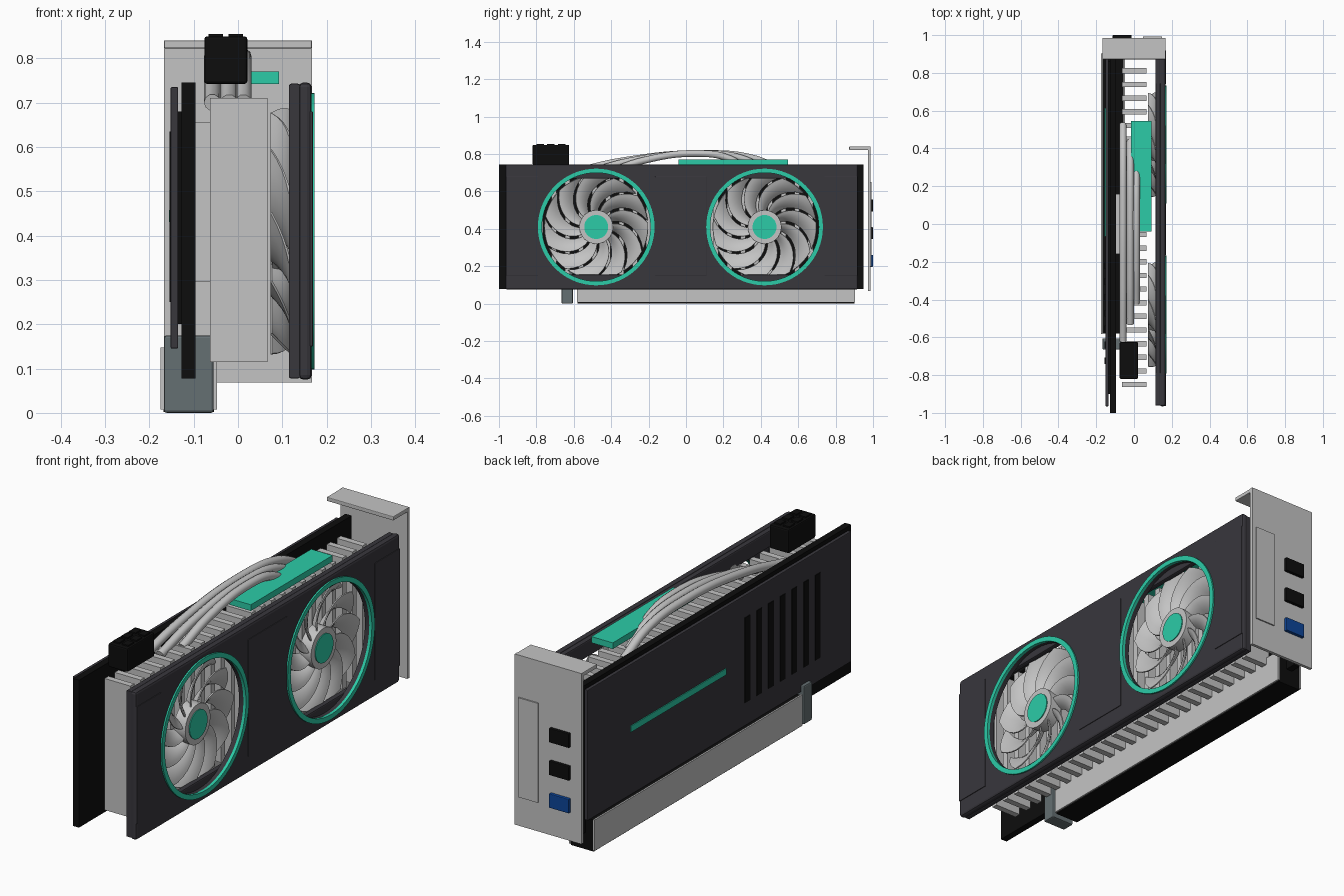
import bpy, bmesh, math
from mathutils import Vector

if "Cube" in bpy.data.objects:
    bpy.data.objects.remove(bpy.data.objects["Cube"], do_unlink=True)


def material(name, r, g, b):
    m = bpy.data.materials.new(name)
    m.use_nodes = True
    m.diffuse_color = (r, g, b, 1)
    bsdf = next(n for n in m.node_tree.nodes if n.type == 'BSDF_PRINCIPLED')
    bsdf.inputs["Base Color"].default_value = (r, g, b, 1)
    return m


CHARCOAL = material("charcoal", 0.04, 0.038, 0.046)
BLACK = material("black", 0.004, 0.004, 0.004)
SILVER = material("silver", 0.55, 0.55, 0.55)
TEAL = material("teal", 0.025, 0.6, 0.39)
SLATE = material("slate", 0.13, 0.16, 0.17)
BLUE = material("port blue", 0.004, 0.06, 0.32)


def make(name, bm, mat, smooth=False):
    bmesh.ops.recalc_face_normals(bm, faces=bm.faces)
    me = bpy.data.meshes.new(name)
    bm.to_mesh(me)
    bm.free()
    ob = bpy.data.objects.new(name, me)
    bpy.context.collection.objects.link(ob)
    me.materials.append(mat)
    if smooth:
        activate(ob)
        bpy.ops.object.shade_smooth_by_angle(angle=math.radians(35))
    return ob


def activate(ob):
    bpy.ops.object.select_all(action='DESELECT')
    ob.select_set(True)
    bpy.context.view_layer.objects.active = ob


def box(name, xs, ys, zs, mat, bevel=0):
    """Box from its ranges on each axis."""
    bm = bmesh.new()
    bmesh.ops.create_cube(bm, size=1)
    for v in bm.verts:
        v.co = [(a + b) / 2 + c * (b - a) for c, (a, b) in zip(v.co, (xs, ys, zs))]
    if bevel:
        bmesh.ops.bevel(bm, geom=bm.edges[:], offset=bevel, segments=2,
                        profile=0.5, affect='EDGES')
    return make(name, bm, mat)


def lathe_x(name, profile, y, z, mat, closed=True, steps=64):
    """Spin a (radius, x) profile around an axis parallel to x."""
    bm = bmesh.new()
    rings = []
    for i in range(steps):
        a = math.tau * i / steps
        rings.append([bm.verts.new((x, y + r * math.cos(a), z + r * math.sin(a)))
                      for r, x in profile])
    n = len(profile)
    for i in range(steps):
        p, q = rings[i], rings[(i + 1) % steps]
        for j in range(n if closed else n - 1):
            k = (j + 1) % n
            bm.faces.new((p[j], p[k], q[k], q[j]))
    if not closed:
        bm.faces.new([r[0] for r in rings])
        bm.faces.new([r[-1] for r in rings])
    return make(name, bm, mat, True)


def disc(name, r, x0, x1, y, z, mat):
    return lathe_x(name, [(r, x0), (r, x1)], y, z, mat, closed=False)


FANS = (-0.48, 0.42)
FAN_Z = 0.41

# Circuit board and backplate with vents and accent stripe
box("circuit_board", (-0.127, -0.096), (-1, 0.95), (0.078, 0.745), BLACK)
box("backplate", (-0.152, -0.135), (-0.965, 0.92), (0.145, 0.735), CHARCOAL, 0.003)
box("backplate_spacer", (-0.136, -0.126), (-0.9, 0.86), (0.2, 0.68), BLACK)
for i in range(7):
    y = -0.22 - 0.084 * i
    box(f"backplate_vent_{i}", (-0.155, -0.151), (y - 0.018, y + 0.018),
        (0.25, 0.635), BLACK)
box("backplate_stripe", (-0.156, -0.151), (-0.065, 0.615), (0.43, 0.458), TEAL)

# Heatsink fins and contact block
for i in range(24):
    y = -0.85 + 0.0722 * i
    box(f"heatsink_fin_{i}", (-0.063, 0.066), (y - 0.014, y + 0.014),
        (0.115, 0.71), SILVER)
box("contact_block", (-0.096, -0.062), (-0.16, 0.16), (0.295, 0.655), SILVER)

# Shroud with two round fan openings
shroud = box("shroud", (0.137, 0.166), (-0.965, 0.92), (0.075, 0.745), CHARCOAL, 0.01)
for y in FANS:
    cutter = disc("fan_cutter", 0.292, 0.1, 0.2, y, FAN_Z, CHARCOAL)
    cutter.hide_render = True
    activate(shroud)
    cut = shroud.modifiers.new("fan_opening", 'BOOLEAN')
    cut.object = cutter
    cut.operation = 'DIFFERENCE'
    cut.solver = 'EXACT'
    bpy.ops.object.modifier_apply(modifier=cut.name)
    bpy.data.objects.remove(cutter, do_unlink=True)
for name, zs in (("lower", (0.077, 0.155)), ("upper", (0.668, 0.743))):
    box(f"shroud_rail_{name}", (0.115, 0.14), (-0.96, 0.915), zs, CHARCOAL, 0.006)
for name, ys in (("front", (-0.96, -0.79)), ("rear", (0.745, 0.915))):
    box(f"shroud_end_{name}", (0.115, 0.14), ys, (0.08, 0.74), CHARCOAL)
for name, ys in (("front", (-0.963, -0.79)), ("middle", (-0.165, 0.11)),
                 ("rear", (0.74, 0.918))):
    box(f"shroud_panel_{name}", (0.162, 0.169), ys, (0.15, 0.68), CHARCOAL, 0.002)


def fan_blades(name, y, z, count=11):
    """Swept, pitched blades around the hub."""
    bm = bmesh.new()
    rows, cols = 8, 5
    for b in range(count):
        grid = []
        for i in range(rows + 1):
            t = i / rows
            r = 0.08 + 0.197 * t
            sweep = -0.75 * t ** 1.4
            width = 0.42 + 0.1 * t
            row = []
            for j in range(cols + 1):
                s = j / cols - 0.5
                a = math.tau * b / count + sweep + s * width
                x = 0.102 + 0.046 * s + 0.008 * (0.25 - s * s) * 4 - 0.004
                row.append(bm.verts.new((x, y + r * math.cos(a), z + r * math.sin(a))))
            grid.append(row)
        for i in range(rows):
            for j in range(cols):
                bm.faces.new((grid[i][j], grid[i][j + 1],
                              grid[i + 1][j + 1], grid[i + 1][j]))
    ob = make(name, bm, SILVER)
    solid = ob.modifiers.new("thickness", 'SOLIDIFY')
    solid.thickness = 0.005
    solid.offset = 0
    activate(ob)
    bpy.ops.object.modifier_apply(modifier=solid.name)
    bpy.ops.object.shade_smooth_by_angle(angle=math.radians(35))


# Fans with hubs, caps and accent rings
for label, y in zip(("front", "rear"), FANS):
    fan_blades(f"fan_blades_{label}", y, FAN_Z)
    disc(f"fan_hub_{label}", 0.09, 0.078, 0.135, y, FAN_Z, SILVER)
    disc(f"fan_cap_{label}", 0.064, 0.13, 0.139, y, FAN_Z, TEAL)
    lathe_x(f"fan_ring_{label}", [(0.29, 0.16), (0.29, 0.173), (0.312, 0.173),
                                  (0.312, 0.16)], y, FAN_Z, TEAL)


def pipe(name, points, radius):
    cu = bpy.data.curves.new(name, 'CURVE')
    cu.dimensions = '3D'
    cu.bevel_depth = radius
    cu.bevel_resolution = 3
    cu.use_fill_caps = True
    cu.resolution_u = 8
    sp = cu.splines.new('BEZIER')
    sp.bezier_points.add(len(points) - 1)
    for bp, p in zip(sp.bezier_points, points):
        bp.co = Vector(p)
        bp.handle_left_type = bp.handle_right_type = 'AUTO'
    ob = bpy.data.objects.new(name, cu)
    bpy.context.collection.objects.link(ob)
    cu.materials.append(SILVER)


# Three nested heat pipes arching over the fins
for i, (x, y0, y1) in enumerate(((-0.058, -0.62, 0.53), (-0.02, -0.53, 0.44),
                                 (0.012, -0.42, 0.34))):
    span = y1 - y0
    pipe(f"heat_pipe_{i}", [(x, y0 + span * f, z) for f, z in
                            ((0, 0.7), (0.25, 0.765), (0.62, 0.803),
                             (0.86, 0.775), (1, 0.7))], 0.019)

# Accent bar on top
box("accent_bar", (-0.015, 0.092), (-0.04, 0.545), (0.742, 0.77), TEAL)

# Power connector with small pin sockets
box("power_connector", (-0.076, 0.021), (-0.82, -0.625), (0.742, 0.849), BLACK, 0.006)
for i in range(3):
    for j in range(2):
        x, y = -0.05 + 0.045 * j, -0.78 + 0.058 * i
        box(f"power_socket_{i}_{j}", (x - 0.016, x + 0.016), (y - 0.02, y + 0.02),
            (0.845, 0.855), BLACK)

# Expansion slot with side plates and retaining latch
box("slot_body", (-0.168, -0.054), (-0.58, 0.9), (0.002, 0.145), BLACK)
for name, xs in (("outer", (-0.175, -0.167)), ("inner", (-0.055, -0.047))):
    box(f"slot_plate_{name}", xs, (-0.583, 0.903), (0.008, 0.148), SILVER)
box("slot_latch", (-0.167, -0.055), (-0.665, -0.605), (0, 0.175), SLATE, 0.006)

# Mounting bracket, top flange, vent panel and ports
box("bracket_plate", (-0.167, 0.167), (0.972, 0.986), (0.068, 0.84), SILVER)
box("bracket_flange", (-0.167, 0.167), (0.872, 0.986), (0.822, 0.84), SILVER, 0.003)
box("bracket_panel", (0.047, 0.147), (0.984, 0.992), (0.2, 0.65), SILVER)
for i, mat in enumerate((BLACK, BLACK, BLUE)):
    z = 0.525 - 0.148 * i
    box(f"port_{i}", (-0.113, -0.013), (0.982, 1.0), (z - 0.032, z + 0.032), mat, 0.003)
